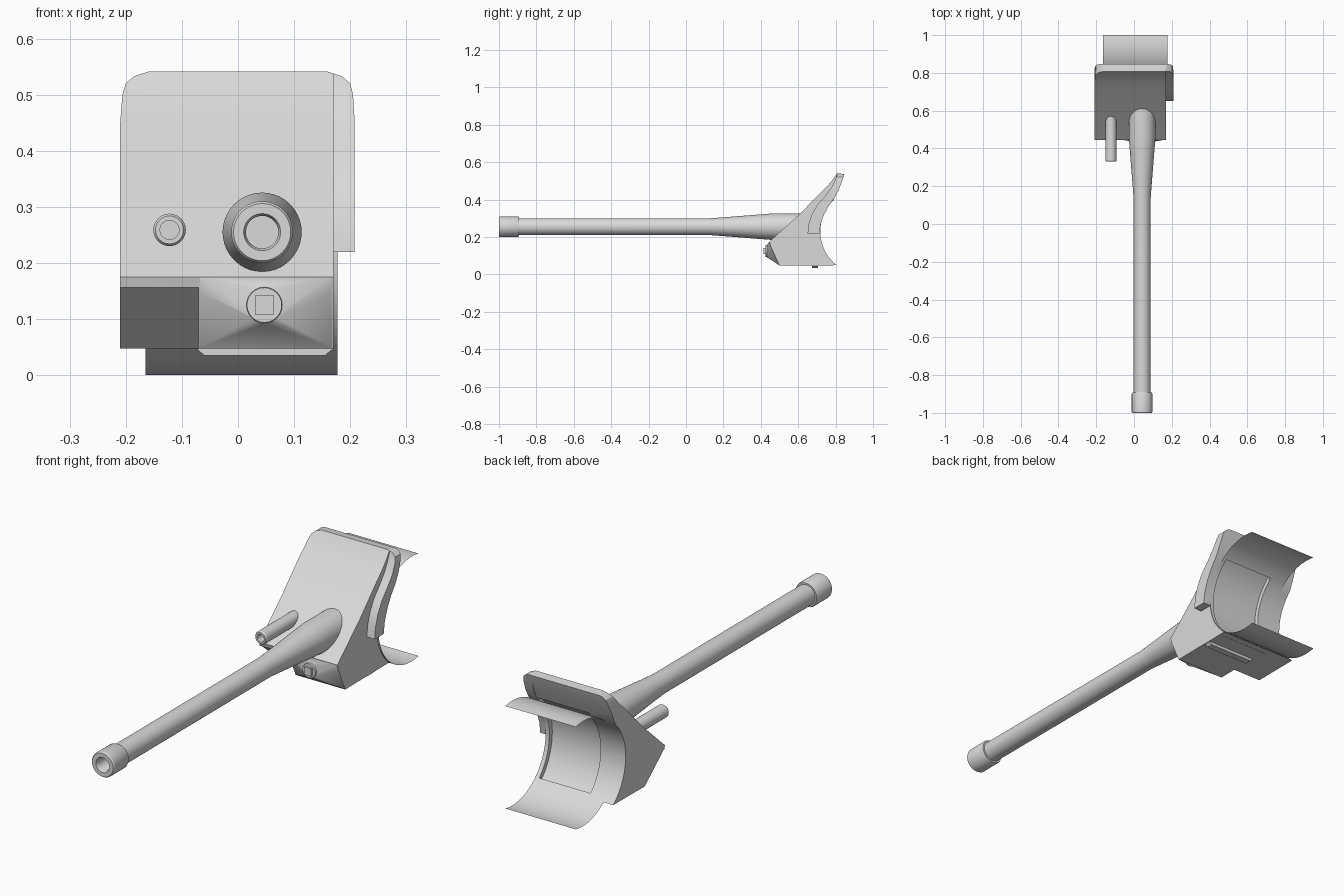
import bpy, bmesh, math

if "Cube" in bpy.data.objects:
    bpy.data.objects.remove(bpy.data.objects["Cube"])

grey = bpy.data.materials.new("light_grey")
grey.diffuse_color = (0.7, 0.7, 0.7, 1)
grey.use_nodes = True
grey.node_tree.nodes["Principled BSDF"].inputs["Base Color"].default_value = grey.diffuse_color

CY, CZ = 0.95, 0.23          # centre of the curved rear shield
STEP = 5.125                 # degrees per arc segment


def finish(name, bm, angle=30, fix=True):
    if fix:
        bmesh.ops.recalc_face_normals(bm, faces=bm.faces)
    me = bpy.data.meshes.new(name)
    bm.to_mesh(me)
    bm.free()
    me.materials.append(grey)
    ob = bpy.data.objects.new(name, me)
    bpy.context.collection.objects.link(ob)
    smooth(ob, angle)
    return ob


def smooth(ob, angle=30):
    bpy.ops.object.select_all(action='DESELECT')
    ob.select_set(True)
    bpy.context.view_layer.objects.active = ob
    bpy.ops.object.shade_smooth_by_angle(angle=math.radians(angle))


def prism(name, pts, a, b, axis='x', angle=30):
    """Extrude a profile: (y, z) points along x, or (x, z) points along y."""
    bm = bmesh.new()
    place = (lambda p, d: (d, p[0], p[1])) if axis == 'x' else (lambda p, d: (p[0], d, p[1]))
    lo = [bm.verts.new(place(p, a)) for p in pts]
    hi = [bm.verts.new(place(p, b)) for p in pts]
    bm.faces.new(lo)
    bm.faces.new(hi)
    for i in range(len(pts)):
        j = (i + 1) % len(pts)
        bm.faces.new((lo[i], lo[j], hi[j], hi[i]))
    return finish(name, bm, angle)


def lathe(name, x, z, pts, n=32):
    """Turn (radius, y) points about an axis running along y."""
    bm = bmesh.new()
    rings = []
    for r, y in pts:
        rings.append([bm.verts.new((x + r * math.cos(2 * math.pi * i / n), y,
                                    z + r * math.sin(2 * math.pi * i / n))) for i in range(n)])
    for a, b in zip(rings, rings[1:]):
        for i in range(n):
            j = (i + 1) % n
            bm.faces.new((a[i], a[j], b[j], b[i]))
    bm.faces.new(rings[0])
    bm.faces.new(rings[-1])
    return finish(name, bm)


def cut(ob, cutter, op):
    m = ob.modifiers.new("cut", 'BOOLEAN')
    m.operation, m.object, m.solver = op, cutter, 'EXACT'
    bpy.ops.object.select_all(action='DESELECT')
    ob.select_set(True)
    bpy.context.view_layer.objects.active = ob
    bpy.ops.object.modifier_apply(modifier=m.name)
    bpy.data.objects.remove(cutter, do_unlink=True)


def arc(r, i0, i1):
    s = 1 if i1 > i0 else -1
    return [(CY - r * math.cos(math.radians(STEP * i)), CZ + r * math.sin(math.radians(STEP * i)))
            for i in range(i0, i1 + s, s)]


# Front outline with rounded top corners, used to trim body and side ear
outline = [(-0.21, -0.1), (-0.21, 0.45), (-0.206, 0.5), (-0.2, 0.52), (-0.185, 0.533), (-0.16, 0.541),
           (0.16, 0.541), (0.185, 0.533), (0.2, 0.52), (0.205, 0.5), (0.208, 0.45), (0.208, -0.1)]

# Mantlet body: sloped front plate with a concave back
body = prism("mantlet_body",
             [(0.446, 0.175), (0.607, 0.322), (0.71, 0.428), (0.755, 0.472), (0.785, 0.507), (0.808, 0.541),
              (0.847, 0.536), (0.835, 0.50), (0.815, 0.455)] + arc(0.232, 9, -10)
             + [(0.5, 0.047), (0.453, 0.15)], -0.21, 0.17)
cut(body, prism("trim", outline, 0, 1.2, 'y'), 'INTERSECT')
# lower left undercut
cut(body, prism("undercut", [(0.44, 0.158), (0.457, 0.156), (0.59, 0.044), (0.59, -0.05), (0.35, -0.05),
                             (0.35, 0.158)], -0.3, -0.07), 'DIFFERENCE')
# rear recess seen through the shield opening
cut(body, prism("recess", arc(0.22, -9, 10) + arc(0.252, 10, -9), -0.09, 0.16), 'DIFFERENCE')
smooth(body)

# Curved ear along the right edge
ear = prism("side_ear",
            [(0.65, 0.22), (0.656, 0.27), (0.672, 0.32), (0.70, 0.37), (0.74, 0.415), (0.775, 0.46),
             (0.80, 0.51), (0.81, 0.541), (0.847, 0.536), (0.835, 0.50), (0.818, 0.455), (0.795, 0.41),
             (0.765, 0.37), (0.738, 0.32), (0.72, 0.27), (0.713, 0.22)], 0.165, 0.208)
cut(ear, prism("trim", outline, 0, 1.2, 'y'), 'INTERSECT')
smooth(ear)

# Thin curved rear shield with a rectangular opening
bm = bmesh.new()
xs = [-0.165, -0.09, 0.16, 0.177]
rows = [[bm.verts.new((x, y, z)) for x in xs] for y, z in arc(0.23, -20, 20)]
for i in range(40):
    for j in range(3):
        if not (j == 1 and 11 <= i < 30):
            bm.faces.new((rows[i][j], rows[i + 1][j], rows[i + 1][j + 1], rows[i][j + 1]))
for f in bm.faces:
    f.normal_update()
    c = f.calc_center_median()
    if f.normal.y * (CY - c.y) + f.normal.z * (CZ - c.z) < 0:
        f.normal_flip()
finish("rear_shield", bm, fix=False)

# Faceted nose bulge around the small front port
PX, PZ = 0.047, 0.125
bm = bmesh.new()
for i in range(24):
    a = 2 * math.pi * i / 24
    bm.verts.new((PX + 0.033 * math.cos(a), 0.432, PZ + 0.033 * math.sin(a)))
for x in (-0.07, 0.169):
    for y, z in ((0.447, 0.175), (0.454, 0.15), (0.5, 0.048), (0.56, 0.06), (0.56, 0.2)):
        bm.verts.new((x, y, z))
res = bmesh.ops.convex_hull(bm, input=bm.verts)
loose = [v for v in bm.verts if not v.link_faces]
bmesh.ops.delete(bm, geom=loose, context='VERTS')
finish("nose_bulge", bm, 25)

lathe("port_disc", PX, PZ, [(0.031, 0.424), (0.032, 0.427), (0.032, 0.45)], 24)
prism("port_plug", [(PX - 0.017, PZ - 0.017), (PX + 0.017, PZ - 0.017),
                    (PX + 0.017, PZ + 0.017), (PX - 0.017, PZ + 0.017)], 0.415, 0.44, 'y')

# Bar under the body
prism("lower_bar", [(-0.072, 0.06), (-0.072, 0.046), (-0.06, 0.035), (0.155, 0.035), (0.168, 0.046),
                    (0.168, 0.06)], 0.675, 0.705, 'y')

# Main barrel with muzzle collar, hollow bore and tapered root
lathe("main_barrel", 0.043, 0.255,
      [(0.029, -0.80), (0.029, -0.99), (0.033, -1.0), (0.051, -1.0), (0.055, -0.994), (0.055, -0.9),
       (0.052, -0.893), (0.045, -0.893), (0.045, 0.13), (0.050, 0.2), (0.066, 0.4), (0.0705, 0.46),
       (0.0705, 0.64)], 40)

# Small secondary tube
lathe("secondary_tube", -0.122, 0.259,
      [(0.017, 0.37), (0.017, 0.33), (0.025, 0.33), (0.029, 0.336), (0.029, 0.6)], 24)
